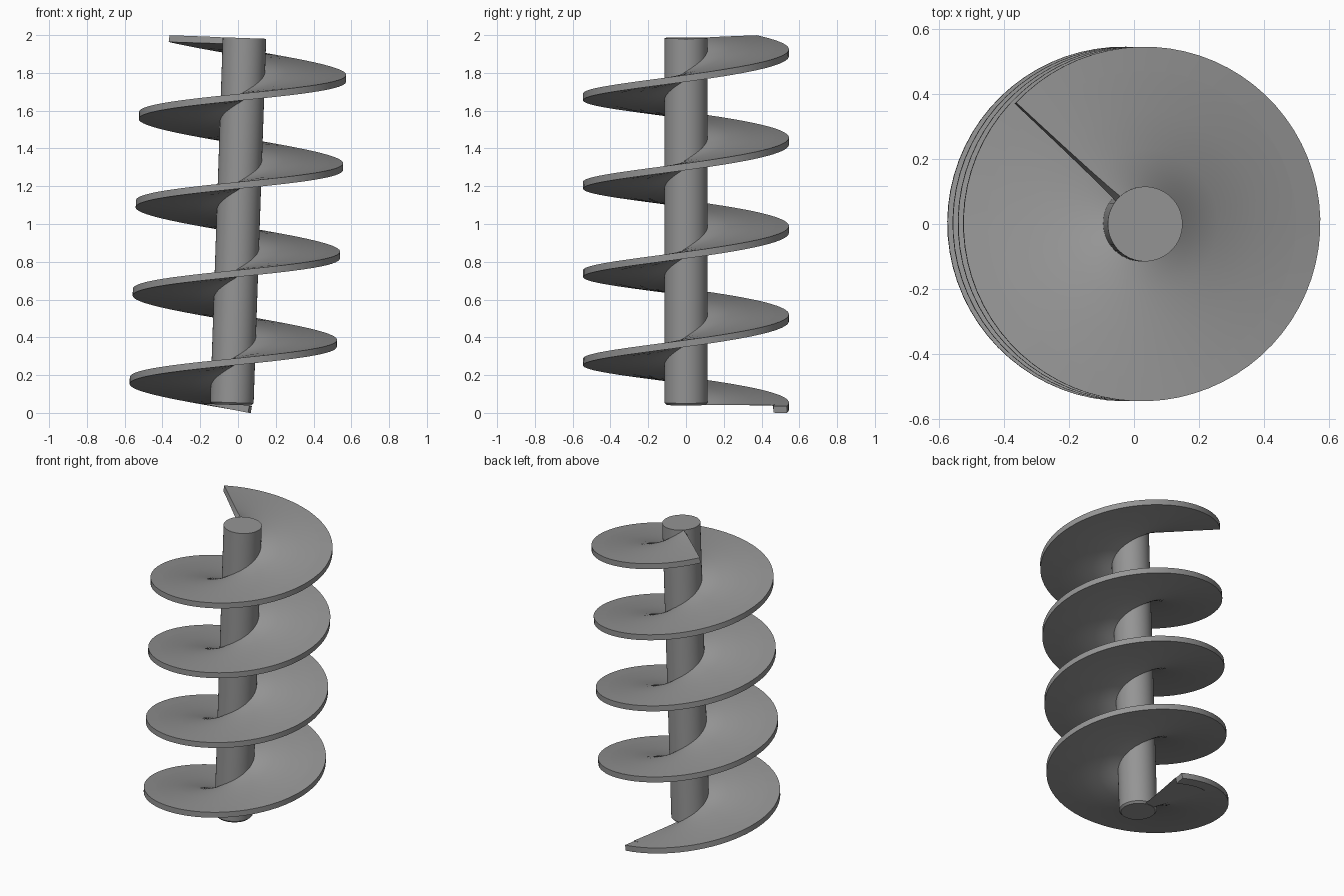
import bpy, bmesh, math
from mathutils import Matrix, Vector

if "Cube" in bpy.data.objects:
    bpy.data.objects.remove(bpy.data.objects["Cube"])

PITCH, THICK = 0.468, 0.036
R_SHAFT, R_OUT, R_CUT = 0.115, 0.545, 0.47
FLOOR = 0.042
START, END = math.radians(79), math.radians(137 + 4 * 360)
STEPS = 300

# whole screw leans slightly to the right
LEAN = (Matrix.Translation((0, 0, 0.99)) @ Matrix.Rotation(0.0345, 4, 'Y')
        @ Matrix.Translation((0, 0, -0.99)))

grey = bpy.data.materials.new("steel grey")
grey.diffuse_color = (0.3, 0.3, 0.3, 1)
grey.use_nodes = True
grey.node_tree.nodes["Principled BSDF"].inputs["Base Color"].default_value = grey.diffuse_color


def finish(name, bm):
    bmesh.ops.recalc_face_normals(bm, faces=bm.faces)
    bm.transform(LEAN)
    me = bpy.data.meshes.new(name)
    bm.to_mesh(me)
    bm.free()
    me.materials.append(grey)
    ob = bpy.data.objects.new(name, me)
    bpy.context.collection.objects.link(ob)
    bpy.ops.object.select_all(action='DESELECT')
    ob.select_set(True)
    bpy.context.view_layer.objects.active = ob
    bpy.ops.object.shade_smooth_by_angle(angle=math.radians(35))


# central shaft: turned solid with a small chamfer at the lower end
bm = bmesh.new()
profile = [(R_SHAFT - 0.012, FLOOR), (R_SHAFT, FLOOR + 0.012), (R_SHAFT, 1.985)]
rings = [[bm.verts.new((r * math.cos(a), r * math.sin(a), z))
          for a in (2 * math.pi * i / 64 for i in range(64))] for r, z in profile]
for lo, hi in zip(rings, rings[1:]):
    for i in range(64):
        j = (i + 1) % 64
        bm.faces.new((lo[i], lo[j], hi[j], hi[i]))
bm.faces.new(rings[0])
bm.faces.new(rings[-1])
finish("shaft", bm)

# helical flight: radial section swept upward, thickened along its normal
radii = [R_SHAFT - 0.01, 0.16, 0.23, 0.35, R_CUT, R_CUT + 0.001, R_OUT]
rise = PITCH / (2 * math.pi)


def section(bm, a):
    z = 0.021 + (a - START) * rise
    top, bottom = [], []
    for r in radii:
        n = Vector((rise * math.sin(a), -rise * math.cos(a), r)).normalized()
        p = Vector((r * math.cos(a), r * math.sin(a), z))
        for row, side in ((top, 1), (bottom, -1)):
            q = p + n * side * THICK / 2
            # underside is trimmed level with the shaft, leaving the rim
            if r <= R_CUT:
                q.z = max(q.z, FLOOR + (0.001 if side > 0 else 0))
            row.append(bm.verts.new(q))
    return top + bottom[::-1]


bm = bmesh.new()
loops = [section(bm, START + (END - START) * i / STEPS) for i in range(STEPS + 1)]
count = len(loops[0])
for lo, hi in zip(loops, loops[1:]):
    for i in range(count):
        j = (i + 1) % count
        bm.faces.new((lo[i], lo[j], hi[j], hi[i]))
for loop in (loops[0], loops[-1]):
    for i in range(len(radii) - 1):
        bm.faces.new((loop[i], loop[i + 1], loop[count - 2 - i], loop[count - 1 - i]))
finish("spiral_flight", bm)
